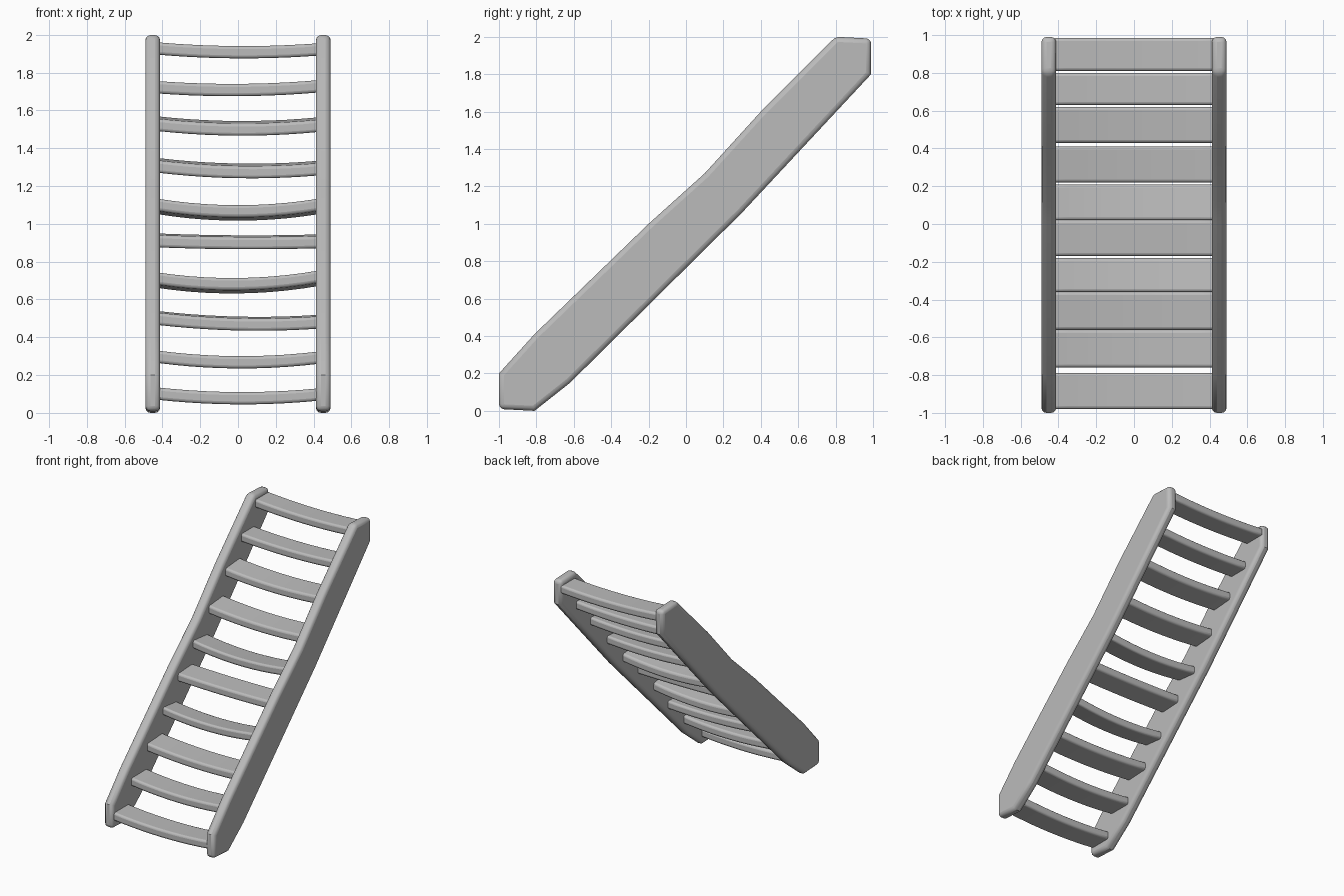
import bpy, bmesh

cube = bpy.data.objects.get("Cube")
if cube:
    bpy.data.objects.remove(cube, do_unlink=True)

grey = bpy.data.materials.new("plain grey")
grey.use_nodes = True
grey.diffuse_color = (0.5, 0.5, 0.5, 1)
grey.node_tree.nodes["Principled BSDF"].inputs["Base Color"].default_value = (0.5, 0.5, 0.5, 1)


def loft(name, rings, bevel):
    """Skin matching rings of points, cap both ends and round the edges."""
    bm = bmesh.new()
    loops = [[bm.verts.new(p) for p in ring] for ring in rings]
    for a, b in zip(loops, loops[1:]):
        for i in range(len(a)):
            j = (i + 1) % len(a)
            bm.faces.new((a[i], a[j], b[j], b[i]))
    bm.faces.new(loops[0])
    bm.faces.new(loops[-1])
    bmesh.ops.recalc_face_normals(bm, faces=bm.faces)
    mesh = bpy.data.meshes.new(name)
    bm.to_mesh(mesh)
    bm.free()
    mesh.materials.append(grey)
    obj = bpy.data.objects.new(name, mesh)
    bpy.context.collection.objects.link(obj)
    mod = obj.modifiers.new("rounded edges", "BEVEL")
    mod.width = bevel
    mod.segments = 3
    mod.limit_method = "ANGLE"
    mod.angle_limit = 0.8
    bpy.ops.object.select_all(action="DESELECT")
    obj.select_set(True)
    bpy.context.view_layer.objects.active = obj
    bpy.ops.object.shade_smooth_by_angle(angle=0.7)
    return obj


# Side rails: slanted boards with clipped ends and a slightly bowed outline
outline = [(-1, 0.2), (-1, 0.01), (-0.81, 0), (-0.62, 0.15), (0.3, 1.06),
           (0.99, 1.8), (0.99, 1.99), (0.8, 2), (0.4, 1.6), (0.1, 1.27),
           (0, 1.18), (-0.2, 1), (-0.81, 0.41)]
for name, side in (("left_rail", 1), ("right_rail", -1)):
    loft(name, [[(side * x, y, z) for y, z in outline] for x in (0.412, 0.49)], 0.027)

# Treads: front y, back y, top height at right end / middle / left end, rise to the back
treads = [
    (-0.98, -0.79, 0.135, 0.11, 0.13, 0),
    (-0.76, -0.56, 0.33, 0.30, 0.325, 0),
    (-0.56, -0.36, 0.53, 0.50, 0.51, 0.01),
    (-0.36, -0.18, 0.745, 0.715, 0.755, -0.02),
    (-0.17, 0.02, 0.94, 0.93, 0.935, 0.01),
    (0.02, 0.21, 1.135, 1.10, 1.135, -0.02),
    (0.22, 0.41, 1.335, 1.305, 1.32, 0.015),
    (0.43, 0.62, 1.555, 1.53, 1.55, 0.015),
    (0.63, 0.80, 1.755, 1.74, 1.76, 0),
    (0.81, 0.985, 1.96, 1.94, 1.955, 0),
]
STEPS = 10
for n, (front, back, right, mid, left, rise) in enumerate(treads, 1):
    rings = []
    for i in range(STEPS + 1):
        t = 2 * i / STEPS - 1
        top = mid + t * (left - right) / 2 + t * t * ((left + right) / 2 - mid)
        low = top - 0.065
        rings.append([(t * 0.43, front, top), (t * 0.43, back, top + rise),
                      (t * 0.43, back, low + rise), (t * 0.43, front, low)])
    loft(f"tread_{n}", rings, 0.016)
